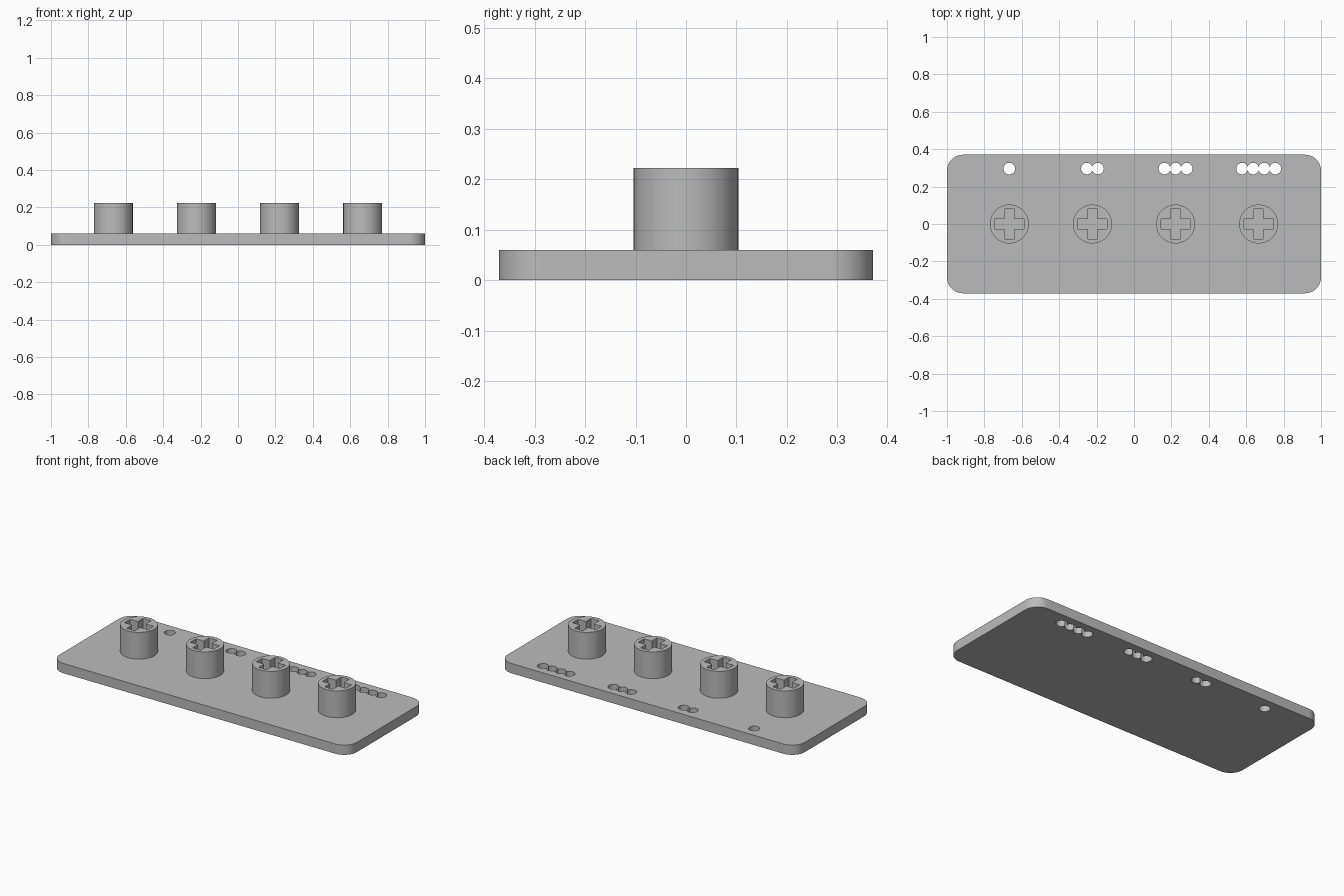
import bpy, bmesh
from math import cos, sin, pi, radians

default = bpy.data.objects.get("Cube")
if default:
    bpy.data.objects.remove(default, do_unlink=True)

UNIT = 2 / 54            # plate is 54 units long
PLATE_TOP = 1.6 * UNIT
POST_TOP = 6 * UNIT
PITCH = 12 * UNIT

grey = bpy.data.materials.new("plain grey")
grey.use_nodes = True
colour = (0.5, 0.5, 0.5, 1)
grey.diffuse_color = colour
grey.node_tree.nodes["Principled BSDF"].inputs["Base Color"].default_value = colour


def prism(name, outline, z0, z1):
    """Extrude a closed 2D outline between two heights."""
    bm = bmesh.new()
    face = bm.faces.new([bm.verts.new((x, y, z0)) for x, y in outline])
    top = bmesh.ops.extrude_face_region(bm, geom=[face])["geom"]
    verts = [v for v in top if isinstance(v, bmesh.types.BMVert)]
    bmesh.ops.translate(bm, verts=verts, vec=(0, 0, z1 - z0))
    bmesh.ops.recalc_face_normals(bm, faces=bm.faces)
    mesh = bpy.data.meshes.new(name)
    bm.to_mesh(mesh)
    bm.free()
    mesh.materials.append(grey)
    obj = bpy.data.objects.new(name, mesh)
    bpy.context.collection.objects.link(obj)
    return obj


def arc(cx, cy, r, start, end, steps):
    return [(cx + r * cos(start + (end - start) * i / steps),
             cy + r * sin(start + (end - start) * i / steps)) for i in range(steps + 1)]


def circle(cx, cy, r, steps):
    return arc(cx, cy, r, 0, 2 * pi, steps)[:-1]


def cross(cx, cy, reach, half):
    """Outline of a plus shape, one quarter turned four times."""
    points = []
    x, y = reach, half
    for c, s in ((1, 0), (0, 1), (-1, 0), (0, -1)):
        for px, py in ((x, -y), (x, y), (y, y)):
            points.append((cx + c * px - s * py, cy + s * px + c * py))
    return points


def cut(target, cutter):
    cutter.hide_render = True
    mod = target.modifiers.new("cut", 'BOOLEAN')
    mod.operation = 'DIFFERENCE'
    mod.solver = 'EXACT'
    mod.object = cutter
    select(target)
    bpy.ops.object.modifier_apply(modifier=mod.name)
    bpy.data.objects.remove(cutter, do_unlink=True)


def select(obj):
    bpy.ops.object.select_all(action='DESELECT')
    obj.select_set(True)
    bpy.context.view_layer.objects.active = obj


def smooth(obj):
    select(obj)
    bpy.ops.object.shade_smooth_by_angle(angle=radians(30))


# Rounded base plate
hx, hy, r = 1, 10 * UNIT, 0.085
outline = []
for i, (sx, sy) in enumerate(((1, 1), (-1, 1), (-1, -1), (1, -1))):
    outline += arc(sx * (hx - r), sy * (hy - r), r, i * pi / 2, (i + 1) * pi / 2, 12)
plate = prism("base_plate", outline, 0, PLATE_TOP)

for n in range(4):
    x = (n - 1.5) * PITCH
    # Post with a plus-shaped socket
    post = prism(f"post_{n + 1}", circle(x, 0, 0.104, 48), PLATE_TOP, POST_TOP)
    cut(post, prism("socket_cutter", cross(x, 0, 0.079, 0.027), PLATE_TOP - 0.05, POST_TOP + 0.05))
    smooth(post)
    # Row of counting holes behind the post
    for k in range(n + 1):
        hole_x = x + (k - n / 2) * 1.6 * UNIT
        cut(plate, prism("hole_cutter", circle(hole_x, 8 * UNIT, 0.031, 32), -0.05, PLATE_TOP + 0.05))

smooth(plate)
